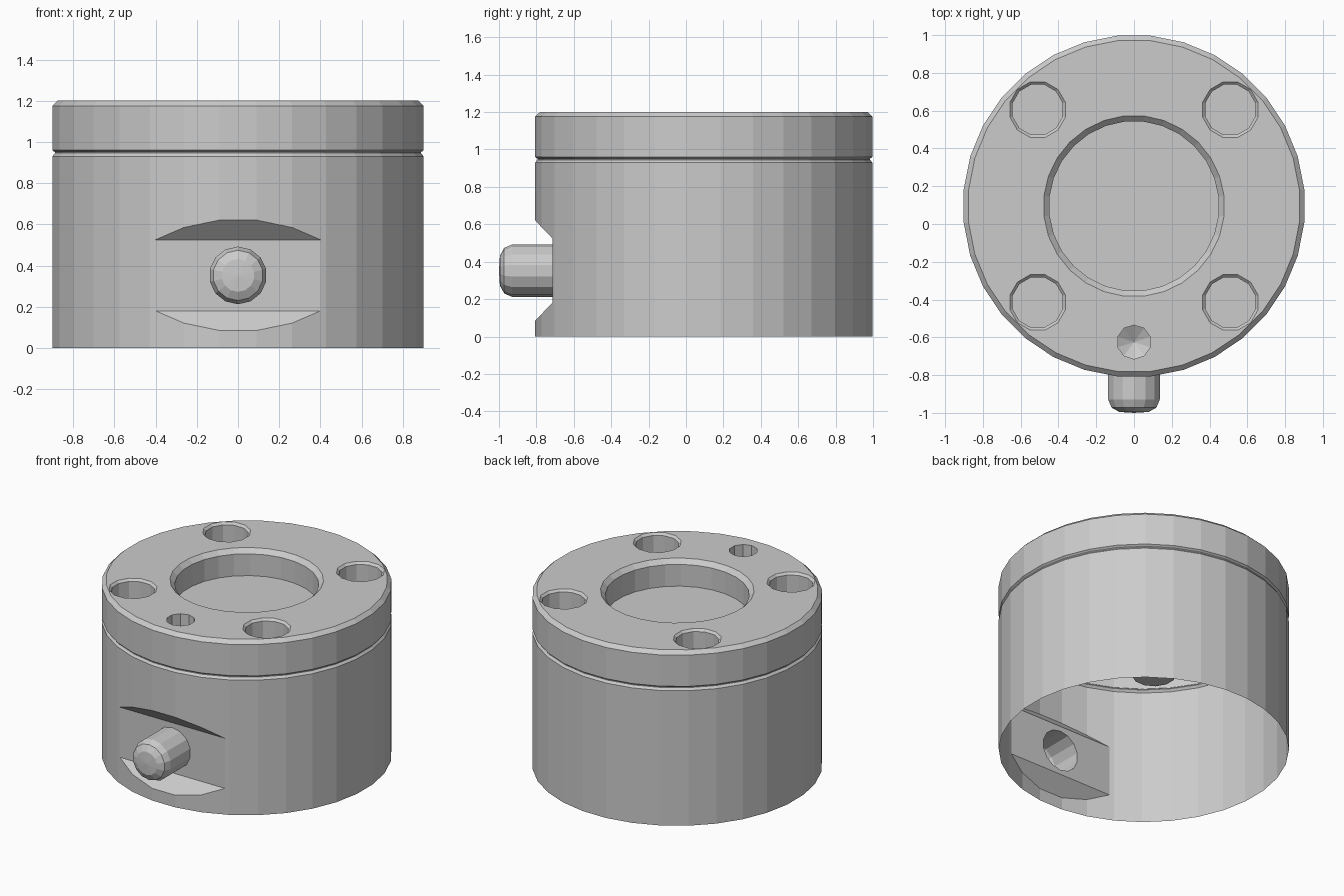
import bpy, bmesh, math
from mathutils import Matrix, Vector

if "Cube" in bpy.data.objects:
    bpy.data.objects.remove(bpy.data.objects["Cube"])

CY = 0.095          # y of the main axis
R = 0.906           # outer radius


def add_object(name, bm):
    bmesh.ops.recalc_face_normals(bm, faces=bm.faces)
    mesh = bpy.data.meshes.new(name)
    bm.to_mesh(mesh)
    bm.free()
    obj = bpy.data.objects.new(name, mesh)
    bpy.context.collection.objects.link(obj)
    return obj


def lathe(name, profile, sides, place=Matrix(), phase=0.5):
    """Closed solid turned from (radius, height) points."""
    bm = bmesh.new()
    rings = []
    for r, z in profile:
        if r == 0:
            rings.append([bm.verts.new(place @ Vector((0, 0, z)))] * sides)
            continue
        angles = [2 * math.pi * (i + phase) / sides for i in range(sides)]
        rings.append([bm.verts.new(place @ Vector((r * math.cos(a), r * math.sin(a), z)))
                      for a in angles])
    for low, high in zip(rings, rings[1:]):
        for i in range(sides):
            j = (i + 1) % sides
            bm.faces.new(dict.fromkeys((low[i], low[j], high[j], high[i])))
    for (r, _), ring in ((profile[0], rings[0]), (profile[-1], rings[-1])):
        if r > 0:
            bm.faces.new(ring)
    return add_object(name, bm)


def combine(target, tool, operation):
    """Apply a boolean and discard the tool."""
    tool.hide_render = True
    mod = target.modifiers.new(operation, 'BOOLEAN')
    mod.operation = operation
    mod.solver = 'EXACT'
    mod.object = tool
    bpy.context.view_layer.objects.active = target
    bpy.ops.object.modifier_apply(modifier=mod.name)
    bpy.data.objects.remove(tool)


def open_ends(obj, heights):
    """Remove flat caps lying at the given heights, leaving an open shell."""
    bm = bmesh.new()
    bm.from_mesh(obj.data)
    caps = [f for f in bm.faces
            if any(all(abs(v.co.z - h) < 1e-3 for v in f.verts) for h in heights)]
    bmesh.ops.delete(bm, geom=caps, context='FACES')
    bm.to_mesh(obj.data)
    bm.free()


axis = Matrix.Translation((0, CY, 0))

# Body shell with a chamfered upper edge
body = lathe("body", [(R, 0), (R, 0.93), (R - 0.013, 0.945)], 32, axis)

# Angled pocket across the front
bm = bmesh.new()
section = [(-0.715, 0.18), (-0.715, 0.525), (-1.05, 0.875), (-1.05, -0.17)]
face = bm.faces.new([bm.verts.new((-0.7, y, z)) for y, z in section])
ext = bmesh.ops.extrude_face_region(bm, geom=[face])
bmesh.ops.translate(bm, vec=(1.4, 0, 0),
                    verts=[v for v in ext["geom"] if isinstance(v, bmesh.types.BMVert)])
combine(body, add_object("pocket_cutter", bm), 'DIFFERENCE')

# Rounded push button, merged into the pocket so it stays hollow behind
forward = Matrix.Translation((0, 0, 0.352)) @ Matrix.Rotation(math.pi / 2, 4, 'X')
button = lathe("button", [(0.14, 0.6), (0.14, 0.93), (0.122, 0.972),
                          (0.08, 0.995), (0, 1.0)], 14, forward)
combine(body, button, 'UNION')
open_ends(body, [0, 0.945])

# Lid with chamfered edges
lid = lathe("lid", [(R - 0.013, 0.945), (R - 0.013, 0.95), (R, 0.96),
                    (R, 1.175), (R - 0.026, 1.2)], 32, axis)

# Shallow central recess
combine(lid, lathe("recess_cutter", [(0.45, 1.02), (0.45, 1.17), (0.48, 1.2), (0.48, 1.3)],
                   28, axis), 'DIFFERENCE')

# Four chamfered bolt holes
for x in (-0.51, 0.51):
    for y in (-0.51, 0.51):
        place = Matrix.Translation((x, CY + y, 0))
        combine(lid, lathe("bolt_cutter", [(0.137, 0.95), (0.137, 1.185), (0.152, 1.2),
                                           (0.152, 1.3)], 12, place), 'DIFFERENCE')

# Small drilled hole with a conical tip
combine(lid, lathe("drill_cutter", [(0, 1.0), (0.09, 1.05), (0.09, 1.3)], 10,
                   Matrix.Translation((0, -0.625, 0))), 'DIFFERENCE')
open_ends(lid, [0.945])
